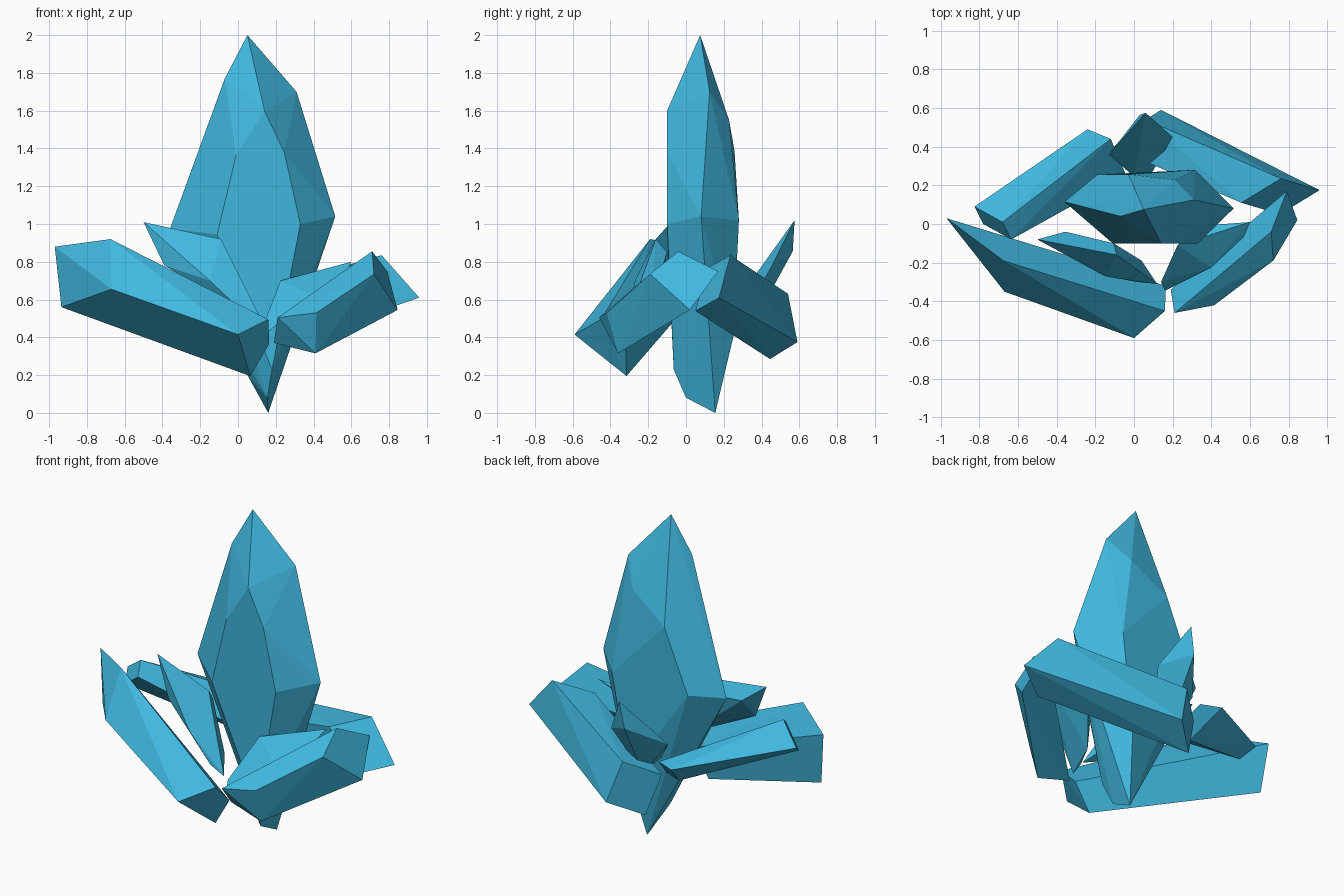
import bpy, bmesh, math
from mathutils import Vector

# One flat colour for the whole cluster
mat = bpy.data.materials.new("crystal blue")
mat.diffuse_color = (0.052, 0.48, 0.74, 1.0)


def crystal(name, *rings):
    """Flat-faced convex crystal wrapped round a few rings of corners."""
    bm = bmesh.new()
    for ring in rings:
        for p in ring:
            bm.verts.new(p)
    res = bmesh.ops.convex_hull(bm, input=bm.verts[:])
    loose = [v for v in bm.verts if not v.link_faces]
    bmesh.ops.delete(bm, geom=loose, context='VERTS')
    bmesh.ops.dissolve_limit(bm, angle_limit=math.radians(4),
                             verts=bm.verts[:], edges=bm.edges[:])
    bmesh.ops.recalc_face_normals(bm, faces=bm.faces[:])
    me = bpy.data.meshes.new(name)
    bm.to_mesh(me)
    bm.free()
    me.materials.append(mat)
    ob = bpy.data.objects.new(name, me)
    bpy.context.collection.objects.link(ob)
    return ob


def slab_end(corner, a, b):
    """Four-cornered end from a corner and its two neighbours."""
    c, a, b = Vector(corner), Vector(a), Vector(b)
    return [c, a, b, a + b - c]


# Tall central crystal: root, waist, shoulder, tip
crystal("main_crystal",
        [(.16, .155, .0), (.155, 0, .08), (.18, -.065, .23), (.05, .08, .2), (.22, .25, .4)],
        [(.515, .08, 1.04), (.33, -.1, 1.0), (-.11, -.1, .945),
         (-.36, .115, .975), (-.19, .255, 1.0), (.315, .28, 1.02)],
        [(-.01, -.1, 1.365), (.245, -.1, 1.38), (-.03, .257, 1.385)],
        [(.14, -.1, 1.6), (-.07, .04, 1.77), (.31, .125, 1.7), (.21, .228, 1.55)],
        [(.05, .075, 2.0)])

# Slabs lying round the base: inner end, outer end
crystal("back_right_slab",
        slab_end((.14, .59, .375), (.06, .54, .63), (-.03, .445, .285)),
        slab_end((.96, .175, .61), (.76, .235, .835), (.755, .05, .54)))

crystal("back_left_slab",
        slab_end((-.24, .49, .64), (-.12, .44, .64), (-.16, .30, .48)),
        slab_end((-.825, .09, .78), (-.68, .01, .89), (-.78, 0, .72)))

crystal("front_left_slab",
        [(0, -.59, .415), (.065, -.315, .195), (.16, -.45, .495), (.165, -.32, .365)],
        [(-.97, .03, .88), (-.675, -.19, .92), (-.67, -.35, .655), (-.935, 0, .56)])

crystal("front_right_slab",
        [(.21, -.46, .505), (.415, -.42, .53), (.41, -.36, .315), (.19, -.34, .37)],
        [(.71, -.04, .855), (.79, .17, .75), (.845, .02, .545), (.72, -.19, .735)])

# Small shards between the slabs and the main crystal: root, middle, tip
crystal("front_left_shard",
        [(.12, -.31, .5), (.02, -.3, .54), (.04, -.19, .58)],
        [(-.15, -.27, .70), (-.055, -.23, .75), (-.105, -.1, .85), (-.39, -.13, .78)],
        [(-.5, -.08, 1.01), (-.09, -.16, .92), (-.355, -.04, .9)])

crystal("front_right_shard",
        [(.14, -.3, .48), (.16, -.345, .43), (.2, -.17, .5)],
        [(.225, -.11, .7), (.33, -.01, .70), (.4, -.225, .62)],
        [(.6, .01, .8), (.57, -.065, .74)])

crystal("back_shard",
        [(.095, .27, .46), (0, .245, .56), (.04, .37, .5)],
        [(.2, .45, .77), (-.13, .36, .72), (.03, .565, .855)],
        [(.06, .575, 1.02)])
